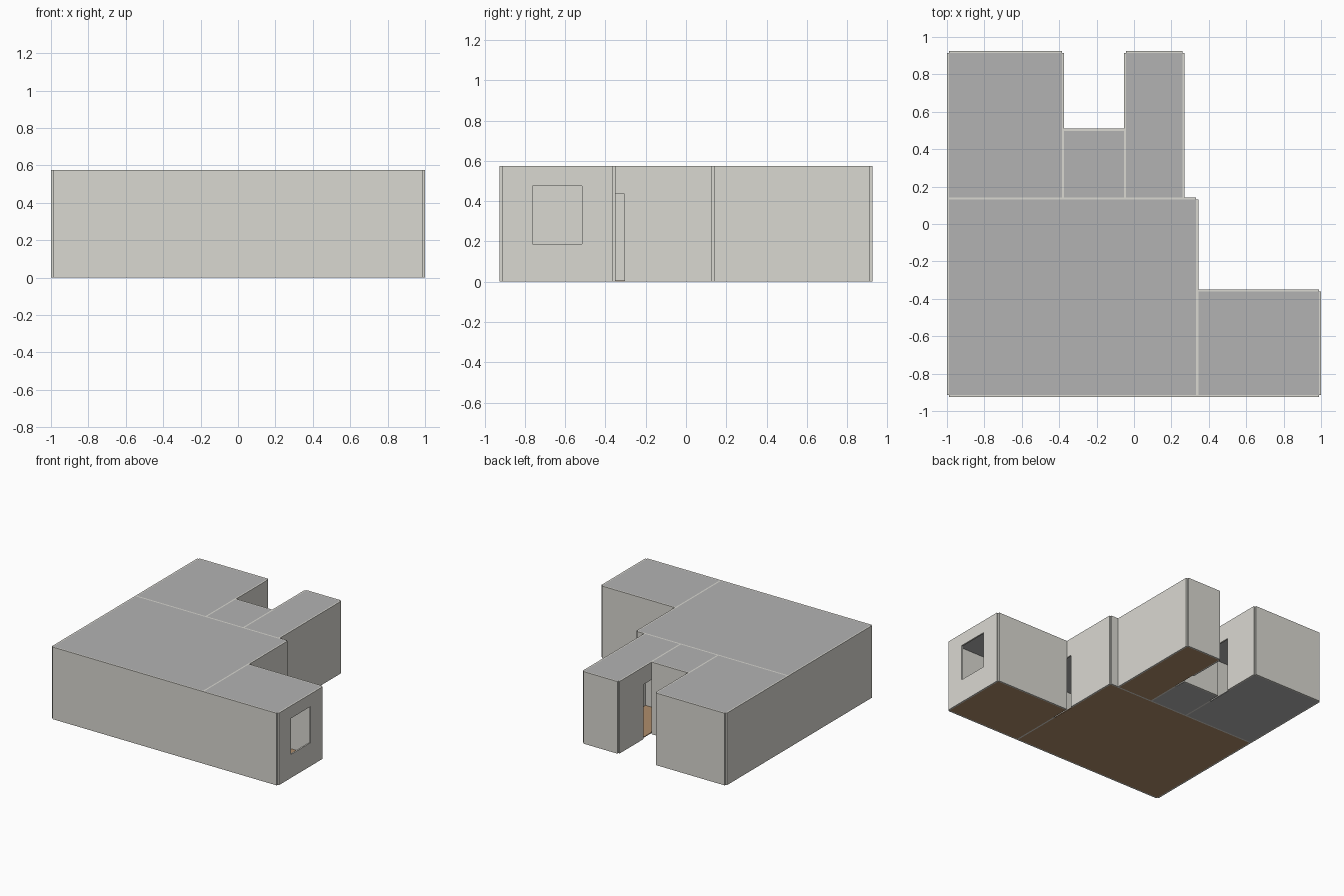
import bpy
import bmesh

if "Cube" in bpy.data.objects:
    bpy.data.objects.remove(bpy.data.objects["Cube"])

H = 0.575      # wall height
T = 0.012      # wall thickness
SLAB = 0.006   # floor and ceiling thickness
DOOR_H = 0.435


def material(name, rgb):
    m = bpy.data.materials.new(name)
    m.diffuse_color = (*rgb, 1)
    m.use_nodes = True
    m.node_tree.nodes["Principled BSDF"].inputs["Base Color"].default_value = m.diffuse_color
    return m


PAINT = material("wall_paint", (0.70, 0.69, 0.64))
PLASTER = material("ceiling_grey", (0.45, 0.45, 0.45))
WOOD = material("floor_wood", (0.43, 0.27, 0.15))
TILE = material("floor_tile", (0.45, 0.45, 0.45))


def box(name, x, y, z, mat=None):
    bm = bmesh.new()
    bmesh.ops.create_cube(bm, size=1)
    for v in bm.verts:
        v.co = [r[0] + (c + 0.5) * (r[1] - r[0]) for c, r in zip(v.co, (x, y, z))]
    me = bpy.data.meshes.new(name)
    bm.to_mesh(me)
    bm.free()
    ob = bpy.data.objects.new(name, me)
    bpy.context.collection.objects.link(ob)
    if mat:
        me.materials.append(mat)
    return ob


def cut(ob, x, y, z):
    tool = box("opening_cutter", x, y, z)
    tool.hide_render = True
    mod = ob.modifiers.new("opening", 'BOOLEAN')
    mod.operation = 'DIFFERENCE'
    mod.solver = 'EXACT'
    mod.object = tool
    bpy.context.view_layer.objects.active = ob
    bpy.ops.object.modifier_apply(modifier=mod.name)
    bpy.data.objects.remove(tool)


# Floor and ceiling of each room: x range, y range, floor material
rooms = {
    "main_room": ((-0.988, 0.332), (-0.913, 0.130), WOOD),
    "side_room": ((0.344, 0.988), (-0.913, -0.362), WOOD),
    "back_left_room": ((-0.988, -0.385), (0.142, 0.913), TILE),
    "hall": ((-0.373, -0.054), (0.142, 0.498), TILE),
    "back_right_room": ((-0.042, 0.258), (0.142, 0.913), WOOD),
}
for name, (x, y, mat) in rooms.items():
    box(name + "_floor", x, y, (0, SLAB), mat)
    box(name + "_ceiling", x, y, (H - SLAB, H), PLASTER)

# Walls along x: start, end, lower y
for name, a, b, y in [
    ("main_front_wall", -0.988, 0.332, -0.925),
    ("side_front_wall", 0.332, 0.988, -0.925),
    ("side_back_wall", 0.344, 0.988, -0.362),
    ("middle_wall", -0.988, 0.332, 0.130),
    ("back_left_end_wall", -0.988, -0.385, 0.913),
    ("back_right_end_wall", -0.042, 0.258, 0.913),
    ("hall_back_wall", -0.373, -0.054, 0.498),
]:
    box(name, (a, b), (y, y + T), (0, H), PAINT)

# Walls along y: lower x, start, end, opening (y range, z range)
door = (-0.01, DOOR_H)
for name, x, a, b, hole in [
    ("main_left_wall", -1.0, -0.913, 0.130, None),
    ("back_left_outer_wall", -1.0, 0.130, 0.913, None),
    ("main_right_wall", 0.332, -0.913, 0.130, ((-0.50, -0.305), door)),
    ("side_window_wall", 0.988, -0.913, -0.362, ((-0.762, -0.517), (0.187, 0.475))),
    ("back_left_inner_wall", -0.385, 0.142, 0.913, ((0.415, 0.615), door)),
    ("back_right_inner_wall", -0.054, 0.142, 0.913, ((0.415, 0.615), door)),
    ("back_right_outer_wall", 0.258, 0.142, 0.913, None),
]:
    wall = box(name, (x, x + T), (a, b), (0, H), PAINT)
    if hole:
        cut(wall, (x - 0.05, x + 0.06), *hole)
